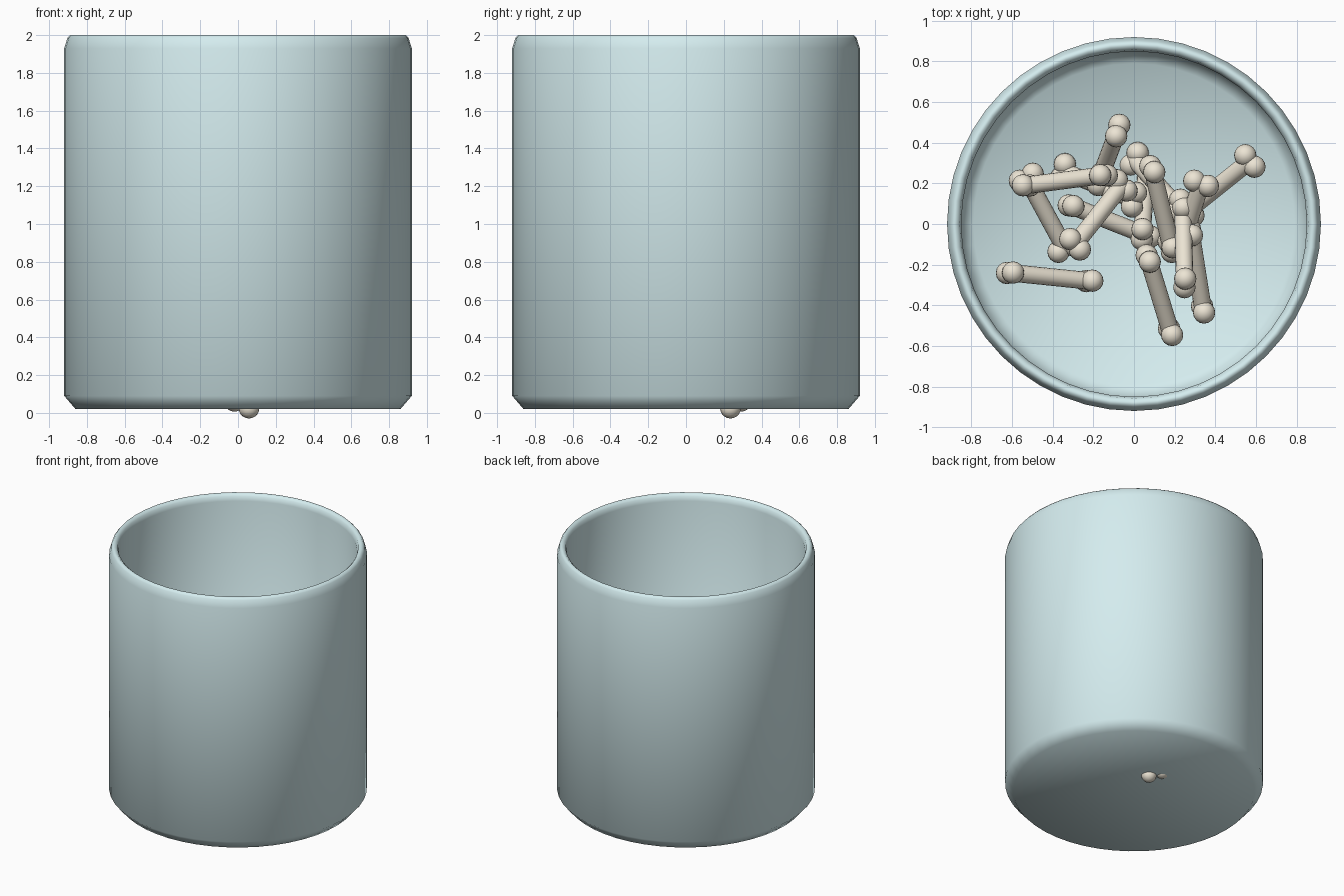
import bpy, bmesh, math
from mathutils import Vector, Matrix

if "Cube" in bpy.data.objects:
    bpy.data.objects.remove(bpy.data.objects["Cube"])


def material(name, color):
    m = bpy.data.materials.new(name)
    m.diffuse_color = (*color, 1)
    m.use_nodes = True
    m.node_tree.nodes["Principled BSDF"].inputs["Base Color"].default_value = m.diffuse_color
    return m


def finish(bm, name, mat, angle):
    mesh = bpy.data.meshes.new(name)
    bmesh.ops.recalc_face_normals(bm, faces=bm.faces)
    bm.to_mesh(mesh)
    bm.free()
    ob = bpy.data.objects.new(name, mesh)
    bpy.context.collection.objects.link(ob)
    mesh.materials.append(mat)
    bpy.ops.object.select_all(action='DESELECT')
    ob.select_set(True)
    bpy.context.view_layer.objects.active = ob
    bpy.ops.object.shade_smooth_by_angle(angle=math.radians(angle))
    return ob


glaze = material("pale_blue", (0.66, 0.84, 0.86))
ivory = material("ivory", (0.84, 0.78, 0.66))

# Hollow cup: chamfered foot, rounded rim, flat floor
profile = [(0, 0.02), (0.86, 0.02), (0.92, 0.09), (0.92, 1.93), (0.903, 1.985),
           (0.89, 2.0), (0.875, 2.0), (0.858, 1.985), (0.85, 1.95),
           (0.85, 0.14), (0.79, 0.08), (0, 0.08)]
bm = bmesh.new()
verts = [bm.verts.new((r, 0, z)) for r, z in profile]
edges = [bm.edges.new(pair) for pair in zip(verts, verts[1:])]
bmesh.ops.spin(bm, geom=verts + edges, axis=(0, 0, 1), cent=(0, 0, 0),
               steps=48, angle=math.tau, use_duplicate=False)
bmesh.ops.remove_doubles(bm, verts=bm.verts, dist=1e-4)
finish(bm, "cup", glaze, 60)


# Bone: tapered shaft with a pair of knobs on each end
def bone(name, a, b, roll):
    a, b = Vector(a), Vector(b)
    axis = b - a
    rot = axis.to_track_quat('Z', 'Y').to_matrix().to_4x4()
    side = (rot @ Matrix.Rotation(roll, 4, 'Z')) @ Vector((0.036, 0, 0))
    bm = bmesh.new()
    bmesh.ops.create_cone(bm, segments=16, radius1=0.043, radius2=0.043,
                          depth=axis.length, cap_ends=True,
                          matrix=Matrix.Translation((a + b) / 2) @ rot)
    for end in (a, b):
        for s in (-1, 1):
            bmesh.ops.create_uvsphere(bm, u_segments=16, v_segments=10, radius=0.055,
                                      matrix=Matrix.Translation(end + side * s))
    finish(bm, name, ivory, 50)


# Plan ends (x, y, x, y), middle height, which end is higher, roll
LENGTH = 0.43
pile = [
    (0.57, 0.31, 0.27, 0.07, 0.32, 1, 0.0),
    (-0.61, -0.24, -0.22, -0.28, 0.25, 1, 1.5),
    (-0.53, 0.19, -0.15, 0.24, 0.62, -1, 1.5),
    (-0.53, 0.23, -0.34, -0.12, 0.30, 1, 0.0),
    (-0.29, -0.10, -0.06, 0.19, 0.50, 1, 0.3),
    (-0.08, 0.46, -0.17, 0.22, 0.38, 1, 1.5),
    (-0.35, 0.26, 0.00, 0.12, 0.20, -1, 0.2),
    (-0.31, 0.09, 0.07, -0.06, 0.28, 1, 1.5),
    (0.00, 0.32, 0.21, 0.09, 0.22, -1, 0.4),
    (0.09, 0.27, 0.18, -0.10, 0.52, 1, 1.4),
    (0.33, 0.20, 0.22, -0.15, 0.38, 1, 0.1),
    (0.24, 0.06, 0.25, -0.29, 0.50, -1, 1.5),
    (0.28, -0.04, 0.34, -0.42, 0.30, 1, 1.5),
    (0.07, -0.17, 0.18, -0.53, 0.33, 1, 1.5),
    (0.06, 0.26, 0.04, -0.05, 0.20, -1, 1.57),
]
for i, (x1, y1, x2, y2, z, up, roll) in enumerate(pile):
    dz = up * math.sqrt(max(0, LENGTH ** 2 - math.hypot(x2 - x1, y2 - y1) ** 2)) / 2
    bone(f"bone_{i + 1}", (x1, y1, z + dz), (x2, y2, z - dz), roll)
